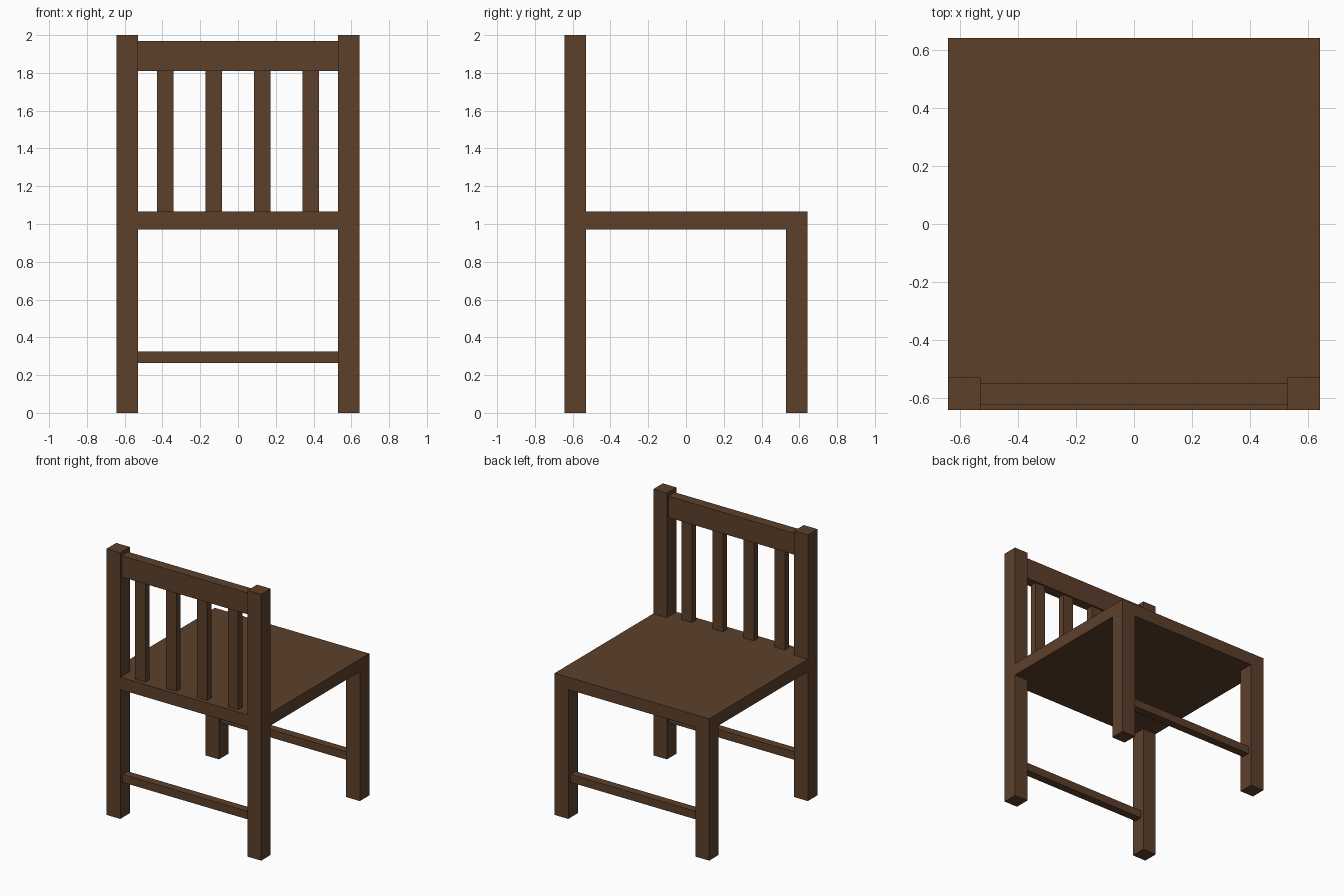
import bpy
import bmesh

default_cube = bpy.data.objects.get("Cube")
if default_cube:
    bpy.data.objects.remove(default_cube, do_unlink=True)

# Dark stained wood
wood = bpy.data.materials.new("dark_brown_wood")
wood.use_nodes = True
color = (0.109, 0.051, 0.024, 1.0)
wood.diffuse_color = color
wood.node_tree.nodes["Principled BSDF"].inputs["Base Color"].default_value = color

HALF = 0.642            # half the width and depth of the chair
POST = 0.113            # thickness of legs and posts
INNER = HALF - POST     # inner side of the legs
MID = HALF - POST / 2   # centre line of the legs
SEAT_LOW, SEAT_TOP = 0.972, 1.065
RAIL_LOW, RAIL_TOP = 1.81, 1.97


def finish(name, bm):
    bmesh.ops.recalc_face_normals(bm, faces=bm.faces)
    mesh = bpy.data.meshes.new(name)
    bm.to_mesh(mesh)
    bm.free()
    mesh.materials.append(wood)
    obj = bpy.data.objects.new(name, mesh)
    bpy.context.collection.objects.link(obj)
    return obj


def box(name, x, y, width, depth, low, top):
    """Upright box centred on x, y and spanning low to top."""
    bm = bmesh.new()
    bmesh.ops.create_cube(bm, size=1)
    bmesh.ops.scale(bm, vec=(width, depth, top - low), verts=bm.verts)
    bmesh.ops.translate(bm, vec=(x, y, (low + top) / 2), verts=bm.verts)
    return finish(name, bm)


# Seat board, notched around the two tall posts
outline = [(HALF, HALF), (HALF, -INNER), (INNER, -INNER), (INNER, -HALF)]
outline += [(-x, y) for x, y in reversed(outline)]
bm = bmesh.new()
board = bm.faces.new([bm.verts.new((x, y, SEAT_LOW)) for x, y in outline])
raised = bmesh.ops.extrude_face_region(bm, geom=[board], use_keep_orig=True)
bmesh.ops.translate(bm, vec=(0, 0, SEAT_TOP - SEAT_LOW),
                    verts=[v for v in raised["geom"] if isinstance(v, bmesh.types.BMVert)])
finish("seat", bm)

# Tall backrest posts and short legs
for side, sign in (("left", 1), ("right", -1)):
    box(f"backrest_post_{side}", sign * MID, -MID, POST, POST, 0, 2)
    box(f"short_leg_{side}", sign * MID, MID, POST, POST, 0, SEAT_LOW)

# Stretchers between each pair of legs
for name, y in (("backrest_stretcher", -MID), ("open_side_stretcher", MID)):
    box(name, 0, y, 2 * INNER, 0.06, 0.265, 0.325)

# Backrest top rail and evenly spaced slats
box("top_rail", 0, -MID, 2 * INNER, 0.076, RAIL_LOW, RAIL_TOP)
for i in range(4):
    box(f"backrest_slat_{i + 1}", (i - 1.5) * 0.257, -MID, 0.086, 0.05, SEAT_TOP, RAIL_LOW)
